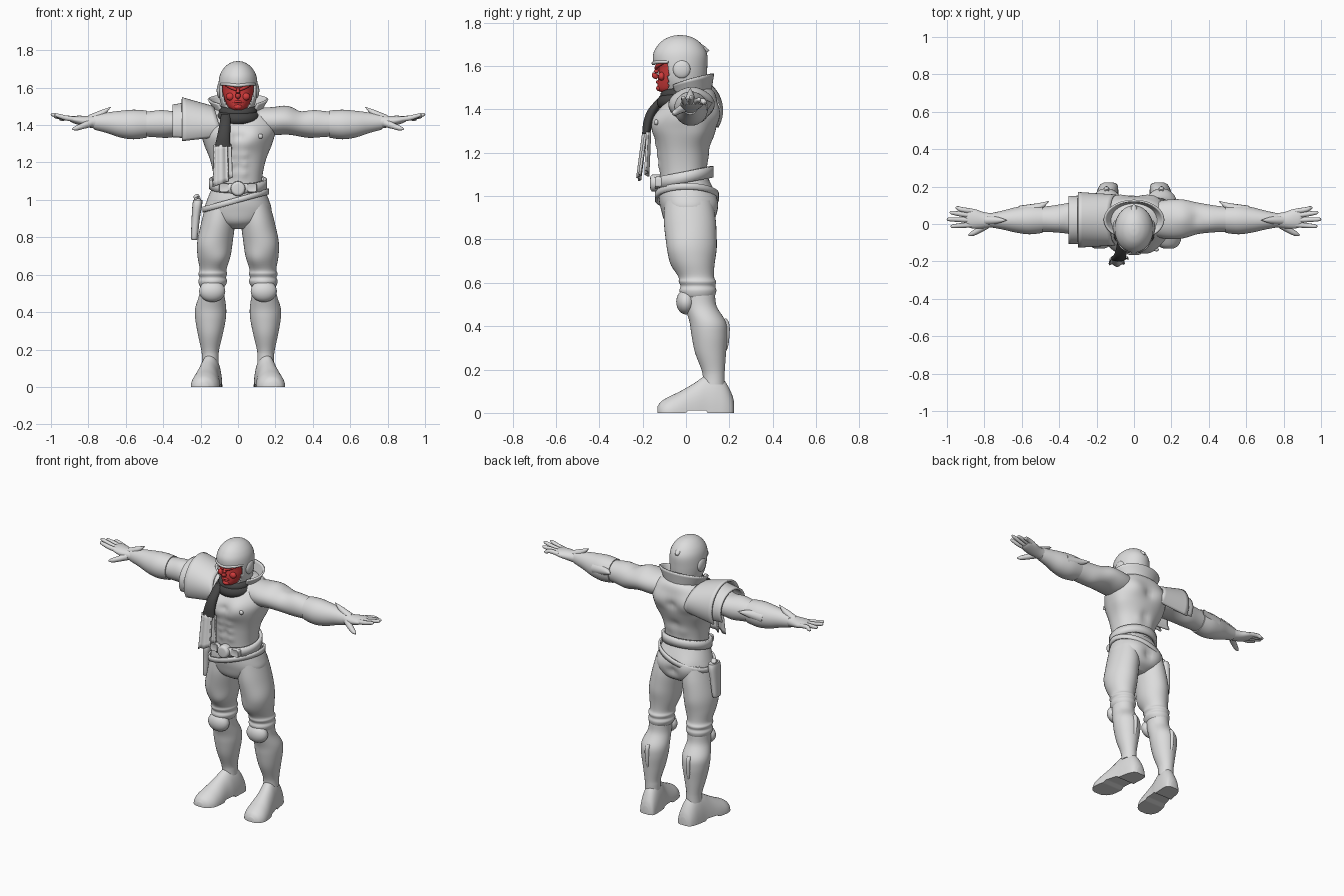
import bpy, bmesh, math
from mathutils import Vector
from math import sin, cos, pi, radians


def material(name, rgb):
    m = bpy.data.materials.new(name)
    m.diffuse_color = (*rgb, 1)
    return m


GREY = material("light grey", (0.72, 0.72, 0.72))
RED = material("red skin", (0.65, 0.045, 0.045))
DARK = material("dark grey", (0.06, 0.06, 0.06))


def finish(name, bm, mat, angle=50):
    bmesh.ops.recalc_face_normals(bm, faces=bm.faces)
    me = bpy.data.meshes.new(name)
    bm.to_mesh(me)
    bm.free()
    me.materials.append(mat)
    ob = bpy.data.objects.new(name, me)
    bpy.context.collection.objects.link(ob)
    bpy.ops.object.select_all(action='DESELECT')
    ob.select_set(True)
    bpy.context.view_layer.objects.active = ob
    bpy.ops.object.shade_smooth_by_angle(angle=radians(angle))
    return ob


def smooth_rows(rows, steps):
    """Catmull-Rom interpolation between rows of numbers."""
    out = []
    for i in range(len(rows) - 1):
        p = [rows[max(i - 1, 0)], rows[i], rows[i + 1], rows[min(i + 2, len(rows) - 1)]]
        for k in range(steps):
            t = k / steps
            out.append([0.5 * (2 * b + (c - a) * t + (2 * a - 5 * b + 4 * c - d) * t * t
                               + (3 * b - a - 3 * c + d) * t ** 3) for a, b, c, d in zip(*p)])
    return out + [list(rows[-1])]


def skin(name, rings, mat, caps=True, keep=None):
    bm = bmesh.new()
    vs = [[bm.verts.new(p) for p in r] for r in rings]
    n = len(vs[0])
    for a, b in zip(vs, vs[1:]):
        for j in range(n):
            bm.faces.new((a[j], a[(j + 1) % n], b[(j + 1) % n], b[j]))
    if caps:
        bm.faces.new(vs[0])
        bm.faces.new(vs[-1])
    if keep:
        bad = [f for f in bm.faces if not keep(f.calc_center_median())]
        bmesh.ops.delete(bm, geom=bad, context='FACES')
    return finish(name, bm, mat)


def loft(name, axis, rows, mat=GREY, side=1, power=2.0, sides=36, steps=5, floor=None, **kw):
    """Rows are (position on axis, centre a, centre b, radius a, radius b)."""
    rings = []
    for t, a, b, ra, rb in smooth_rows(rows, steps):
        ring = []
        for j in range(sides):
            c, s = cos(2 * pi * j / sides), sin(2 * pi * j / sides)
            p = a + ra * math.copysign(abs(c) ** (2 / power), c)
            q = b + rb * math.copysign(abs(s) ** (2 / power), s)
            v = {'x': (t, p, q), 'y': (p, t, q), 'z': (p, q, t)}[axis]
            if floor:
                v = (v[0], v[1], max(v[2], floor(v[1])))
            ring.append((v[0] * side, v[1], v[2]))
        rings.append(ring)
    return skin(name, rings, mat, **kw)


def tube(name, rows, mat=GREY, side=1, sides=14, steps=4):
    """Rows are (x, y, z, radius) along a path."""
    rows = smooth_rows(rows, steps)
    rings = []
    for i, r in enumerate(rows):
        d = Vector(rows[min(i + 1, len(rows) - 1)][:3]) - Vector(rows[max(i - 1, 0)][:3])
        u = d.cross(Vector((0.05, 0.1, 1)) if abs(d.z) < 0.9 * d.length else Vector((0, 1, 0))).normalized()
        w = d.cross(u).normalized()
        ring = [Vector(r[:3]) + max(r[3], 0.001) * (u * cos(2 * pi * j / sides) + w * sin(2 * pi * j / sides))
                for j in range(sides)]
        rings.append([(p.x * side, p.y, p.z) for p in ring])
    return skin(name, rings, mat)


def sheet(name, f, thick=0.012, mat=GREY, nu=40, nv=8):
    """Thin curved panel from f(u, v)."""
    bm = bmesh.new()
    g = [[bm.verts.new(f(i / nu, j / nv)) for j in range(nv + 1)] for i in range(nu + 1)]
    for i in range(nu):
        for j in range(nv):
            bm.faces.new((g[i][j], g[i + 1][j], g[i + 1][j + 1], g[i][j + 1]))
    bmesh.ops.remove_doubles(bm, verts=bm.verts, dist=1e-5)
    ob = finish(name, bm, mat)
    m = ob.modifiers.new("thickness", 'SOLIDIFY')
    m.thickness, m.offset = thick, 0
    return ob


def ball(name, loc, size, mat=GREY):
    bm = bmesh.new()
    bmesh.ops.create_uvsphere(bm, u_segments=28, v_segments=16, radius=1)
    for v in bm.verts:
        v.co = Vector([c + s * k for c, s, k in zip(loc, size, v.co)])
    return finish(name, bm, mat)


def bulge(ob, spots):
    """Push muscles out (or in) along the normals; spots mirror in x."""
    moves = []
    for v in ob.data.vertices:
        amt = sum(a * math.exp(-((abs(v.co.x) - x) ** 2 + (v.co.y - y) ** 2 + (v.co.z - z) ** 2) / r ** 2)
                  for x, y, z, r, a in spots)
        moves.append(v.co + v.normal * amt)
    for v, c in zip(ob.data.vertices, moves):
        v.co = c


# Torso with muscles
torso = loft("torso", 'z', [(1.03, 0, -.005, .135, .112), (1.10, 0, -.012, .128, .108), (1.20, 0, -.012, .145, .118),
             (1.30, 0, -.004, .178, .14), (1.37, 0, .008, .20, .142), (1.43, 0, .022, .19, .122),
             (1.48, 0, .035, .14, .095), (1.51, 0, .03, .07, .06)], power=2.3, sides=64, steps=9)
bulge(torso, [(.08, -.14, 1.34, .06, .022), (.04, -.14, 1.30, .03, .006), (0, -.15, 1.34, .02, -.014),
              (0, -.13, 1.18, .018, -.006), (.032, -.13, 1.24, .02, .008), (.032, -.13, 1.19, .02, .008),
              (.032, -.125, 1.14, .02, .007), (.16, .06, 1.30, .06, .01), (.10, .14, 1.38, .06, .016),
              (0, .15, 1.36, .03, -.014), (0, .12, 1.22, .03, -.01), (.05, .11, 1.18, .03, .006)])
ball("chest_button", (.12, -.137, 1.34), (.013, .01, .013))

# Pelvis
pelvis = loft("pelvis", 'z', [(1.08, 0, -.008, .132, .112), (1.0, 0, .006, .165, .132), (.94, 0, .012, .177, .128),
              (.88, 0, .015, .13, .11), (.845, 0, .015, .05, .06)], power=2.2, sides=48)
bulge(pelvis, [(.08, .13, .95, .06, .014), (0, .14, .93, .025, -.015)])

for s, tag in ((1, "left"), (-1, "right")):
    # Trouser leg with gathered folds at the knee
    thigh = loft(tag + "_thigh", 'z', [(.98, .095, .012, .075, .11), (.88, .106, .018, .09, .12),
                 (.78, .122, .023, .094, .112), (.70, .128, .03, .088, .10), (.63, .133, .047, .072, .082),
                 (.605, .135, .053, .077, .086), (.585, .135, .055, .071, .08), (.565, .135, .055, .077, .085),
                 (.54, .137, .055, .068, .078), (.52, .138, .055, .05, .06)], side=s)
    bulge(thigh, [(.09, -.06, .68, .05, .01), (.17, -.04, .76, .06, .008), (.12, .13, .76, .07, .008)])
    # Boot shaft, knee pad, foot
    loft(tag + "_boot", 'z', [(.545, .138, .06, .066, .074), (.49, .14, .068, .068, .074), (.42, .146, .1, .083, .084),
         (.36, .147, .108, .081, .083), (.28, .148, .113, .066, .072), (.20, .149, .125, .048, .054),
         (.165, .148, .128, .045, .05), (.13, .148, .128, .045, .05)], side=s)
    ball(tag + "_knee_pad", (.138 * s, .0, .512), (.07, .045, .058))
    loft(tag + "_foot", 'y', [(.222, .135, 0, .025, .05), (.21, .135, 0, .046, .09), (.18, .14, 0, .056, .145),
         (.14, .145, 0, .06, .178), (.09, .152, 0, .063, .172), (.04, .162, 0, .067, .138), (-.03, .172, 0, .076, .098),
         (-.08, .178, 0, .074, .074), (-.115, .182, 0, .055, .052), (-.132, .184, 0, .025, .028)], side=s,
         floor=lambda y: .012 if 0 < y < .1 else 0)
    tube(tag + "_calf_strap", [(.146, .175, .43, .012), (.147, .188, .40, .014), (.147, .185, .32, .012),
                               (.147, .177, .28, .006)], side=s)

    # Upper arm
    arm = loft(tag + "_arm", 'x', [(.10, .025, 1.42, .09, .07), (.18, .025, 1.42, .105, .075),
               (.26, .027, 1.422, .104, .073), (.34, .03, 1.408, .084, .068), (.42, .028, 1.405, .072, .069),
               (.50, .025, 1.405, .066, .066), (.54, .025, 1.405, .06, .06)], side=s)
    bulge(arm, [(.26, .03, 1.49, .05, .008), (.33, .03, 1.46, .025, -.008), (.41, 0, 1.46, .05, .008),
                (.38, .06, 1.35, .05, .008)])
    # Gauntlet with elbow point and wrist cuff point
    loft(tag + "_gauntlet", 'x', [(.49, .025, 1.405, .073, .073), (.56, .023, 1.403, .078, .079),
         (.63, .022, 1.405, .068, .071), (.70, .021, 1.412, .051, .055), (.77, .02, 1.416, .037, .04)], side=s)
    tube(tag + "_elbow_point", [(.60, .06, 1.41, .04), (.52, .085, 1.42, .026), (.455, .122, 1.43, .001)], side=s)
    tube(tag + "_cuff_point", [(.79, .02, 1.43, .025), (.73, .02, 1.462, .018), (.68, .02, 1.497, .001)], side=s)
    # Hand
    loft(tag + "_palm", 'x', [(.745, .02, 1.416, .036, .037), (.80, .02, 1.418, .043, .031),
         (.85, .027, 1.425, .052, .025), (.885, .032, 1.43, .05, .018), (.90, .034, 1.432, .04, .01)], side=s)
    for i, (y0, x1, y1, z1) in enumerate([(.068, .955, .086, 1.43), (.044, .985, .06, 1.444),
                                          (.02, 1.0, .025, 1.455), (-.004, .98, -.012, 1.452)]):
        tube(f"{tag}_finger_{i + 1}", [(.865, y0, 1.43, .014), (.92, y0 * .5 + y1 * .5, 1.438, .0135),
             (x1 - .012, y1, z1, .010), (x1, y1, z1, .003)], side=s, sides=10)
    tube(tag + "_thumb", [(.79, -.005, 1.41, .022), (.83, -.033, 1.395, .017), (.865, -.052, 1.383, .013),
                          (.885, -.06, 1.378, .004)], side=s, sides=10)
    # Helmet ear dome and stern brow
    ball(tag + "_ear_dome", (.098 * s, -.02, 1.585), (.016, .04, .042))
    tube(tag + "_brow", [(.008, -.138, 1.588, .007), (.035, -.132, 1.6, .009), (.066, -.108, 1.612, .006)], RED, s)
    ball(tag + "_cheek", (.042 * s, -.112, 1.552), (.022, .016, .02), RED)

# Face, neck and features
loft("face", 'z', [(1.42, 0, .015, .055, .055), (1.47, 0, -.025, .05, .06), (1.482, 0, -.05, .042, .07),
     (1.50, 0, -.05, .056, .08), (1.54, 0, -.045, .073, .085), (1.585, 0, -.04, .084, .085),
     (1.63, 0, -.04, .085, .09), (1.66, 0, -.04, .06, .07)], RED)
tube("nose", [(0, -.125, 1.595, .008), (0, -.14, 1.57, .011), (0, -.143, 1.555, .014), (0, -.13, 1.545, .008)], RED)
tube("mouth", [(-.028, -.118, 1.52, .004), (0, -.132, 1.526, .007), (.028, -.118, 1.52, .004)], RED)
ball("chin", (0, -.122, 1.497), (.022, .016, .014), RED)

# Helmet, cut open at the face
helmet = loft("helmet", 'z', [(1.47, 0, .0, .078, .085), (1.53, 0, -.018, .096, .112), (1.59, 0, -.025, .104, .123),
              (1.65, 0, -.027, .101, .125), (1.69, 0, -.027, .086, .107), (1.72, 0, -.027, .06, .077),
              (1.737, 0, -.027, .03, .04), (1.742, 0, -.027, .004, .005)], sides=64, steps=8,
              keep=lambda c: not (c.y < -.082 and c.z < 1.615) and c.z > 1.472)
shell = helmet.modifiers.new("thickness", 'SOLIDIFY')
shell.thickness, shell.offset = .01, -1
tube("helmet_brim", [(-.092, -.08, 1.618, .006), (-.06, -.128, 1.618, .008), (0, -.15, 1.612, .009),
                     (.06, -.128, 1.618, .008), (.092, -.08, 1.618, .006)])
tube("helmet_back_point", [(0, .06, 1.685, .02), (0, .088, 1.672, .015), (0, .108, 1.672, .001)])


# Flared collar, tall at the back and open in front
def collar(u, v):
    a = radians(-140 + 280 * u)
    return (sin(a) * (.105 + .053 * v), .022 + cos(a) * (.085 + .018 * v),
            1.45 + v * (.05 + .065 * ((cos(a) + 1) / 2) ** .7))


sheet("collar", collar, .01)

# Scarf: neck wrap, dark knot end and pale hanging tails
for k, (z, r, m) in enumerate([(1.445, .088, .034), (1.475, .078, .028)]):
    loft_rings = []
    for i in range(41):
        a = 2 * pi * i / 40
        loft_rings.append([((r + m * cos(b)) * cos(a), -.018 + (r - .005 + m * cos(b)) * sin(a),
                            z + .012 * sin(a) + m * sin(b)) for b in [2 * pi * j / 14 for j in range(14)]])
    skin(f"scarf_wrap_{k + 1}", loft_rings, DARK, caps=False)
loft("scarf_knot_end", 'z', [(1.46, -.065, -.10, .025, .02), (1.40, -.07, -.15, .03, .024),
     (1.34, -.077, -.175, .035, .022), (1.285, -.083, -.183, .042, .018)], DARK)
for k, (x, y, dy, z) in enumerate([(-.092, -.19, -.028, 1.07), (-.07, -.172, -.008, 1.09)]):
    sheet(f"scarf_tail_{k + 1}", lambda u, v, x=x, y=y, dy=dy, z=z: (
        x + (u - .5) * (.07 + .012 * v), y + dy * v + .007 * sin(u * 9 + 2 * k), 1.295 + (z + .03 * u - 1.295) * v),
        .01, nu=16)


# Shoulder guard in two layers, on one side only
def guard(x0, x1, ry0, ry1, rz0, rz1):
    def f(u, v):
        a = radians(-32 + 244 * u)
        return (x0 + (x1 - x0) * v + .03 * (1 - sin(a)) * (1 - v), .022 + (ry0 + (ry1 - ry0) * v) * cos(a),
                1.395 + (rz0 + (rz1 - rz0) * v) * sin(a))
    return f


sheet("shoulder_guard_upper", guard(-.13, -.30, .13, .143, .10, .148))
sheet("shoulder_guard_lower", guard(-.26, -.35, .125, .122, .125, .108))


# Belts
def band(cx, cy, rx, ry, z, h, tx, ty):
    def f(u, v):
        a = 2 * pi * u
        x, y = cx + rx * cos(a), cy + ry * sin(a)
        return (x, y, z + h * v + tx * x + ty * y)
    return f


sheet("waist_belt", band(0, -.01, .146, .128, 1.062, .052, 0, .2), .018, nv=2)
sheet("hip_belt", band(-.012, .004, .173, .142, .985, .03, .28, 0), .012, nv=2)
loft("buckle", 'y', [(-.165, 0, 1.06, .024, .024), (-.158, 0, 1.06, .038, .038), (-.12, 0, 1.06, .04, .04)], steps=2)
for x in (.075, -.075):
    loft("belt_pouch", 'y', [(-.142, x, 1.065, .022, .02), (-.138, x, 1.065, .026, .024),
                             (-.09, x, 1.065, .026, .024)], power=5, steps=2)

# Holster with pistol grip
loft("holster", 'z', [(.785, -.233, .02, .012, .022), (.80, -.233, .02, .018, .034), (.90, -.226, .02, .022, .042),
     (.97, -.218, .02, .026, .048), (1.0, -.215, .02, .024, .042)], power=2.6)
tube("pistol_grip", [(-.215, .02, .98, .018), (-.216, .015, 1.0, .018), (-.222, .035, 1.018, .016)])
